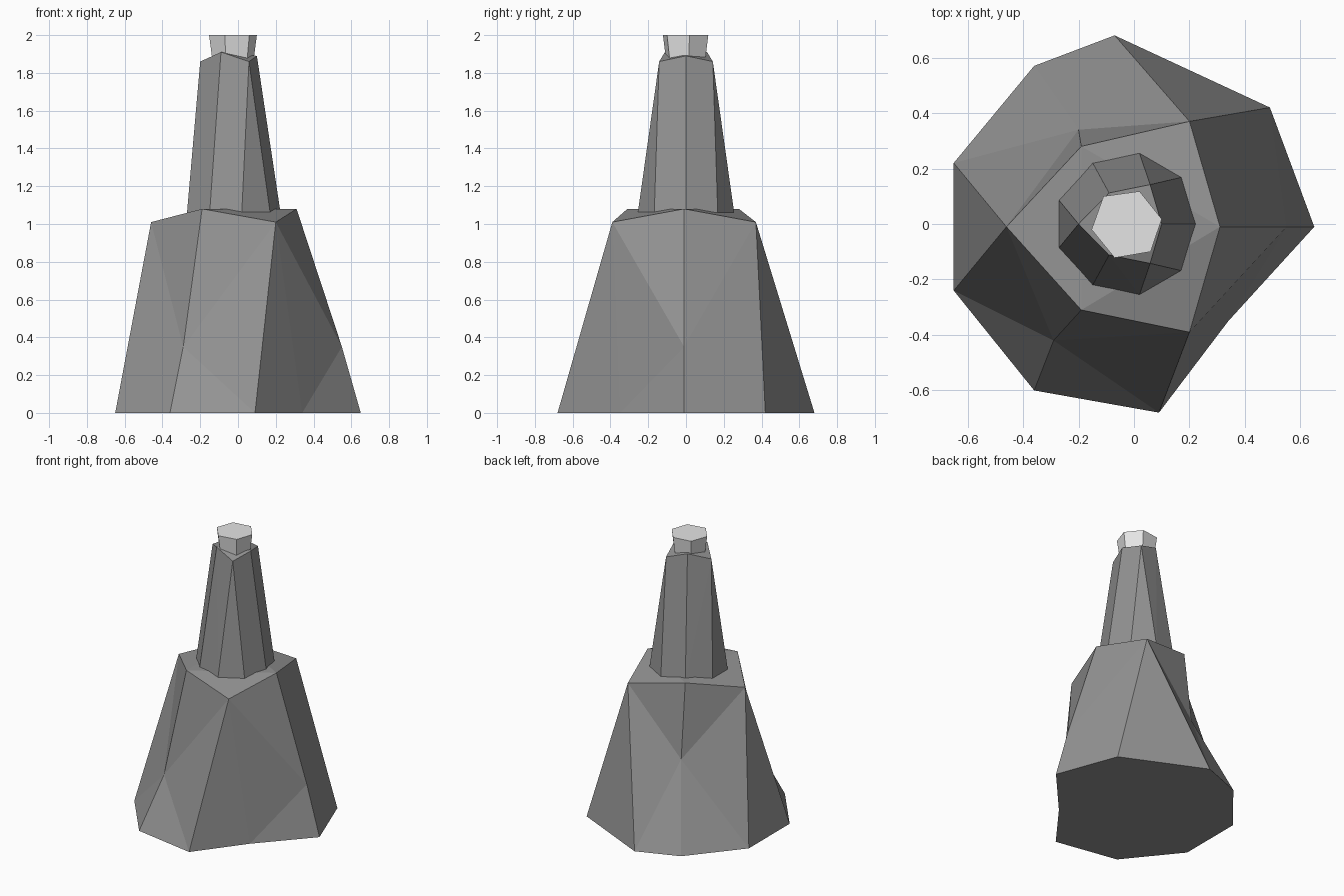
import bpy
import bmesh

cube = bpy.data.objects.get("Cube")
if cube:
    bpy.data.objects.remove(cube, do_unlink=True)


def make_material(name, grey):
    mat = bpy.data.materials.new(name)
    mat.use_nodes = True
    colour = (grey, grey, grey, 1)
    mat.diffuse_color = colour
    bsdf = mat.node_tree.nodes["Principled BSDF"]
    bsdf.inputs["Base Color"].default_value = colour
    bsdf.inputs["Roughness"].default_value = 0.9
    return mat


stone = make_material("grey stone", 0.29)
pale = make_material("pale tip", 0.78)


def finish(name, bm, mat):
    bmesh.ops.recalc_face_normals(bm, faces=bm.faces)
    mesh = bpy.data.meshes.new(name)
    bm.to_mesh(mesh)
    bm.free()
    mesh.materials.append(mat)
    obj = bpy.data.objects.new(name, mesh)
    bpy.context.collection.objects.link(obj)
    return obj


def hull_part(name, points, mat):
    """Convex faceted block around the given corners."""
    bm = bmesh.new()
    for p in points:
        bm.verts.new(p)
    bmesh.ops.convex_hull(bm, input=bm.verts)
    bmesh.ops.dissolve_limit(bm, angle_limit=0.01, verts=bm.verts, edges=bm.edges)
    return finish(name, bm, mat)


def ring(points, z):
    return [(x, y, z) for x, y in points]


# Wide faceted base: nine-sided foot, six-sided rim, three chipped dents
bm = bmesh.new()
foot_outline = [(0.65, -0.01), (0.49, 0.42), (-0.07, 0.68), (-0.36, 0.57), (-0.65, 0.22),
                (-0.65, -0.24), (-0.36, -0.6), (0.09, -0.68), (0.34, -0.35)]
rim_outline = [(0.31, -0.01, 1.08), (0.2, 0.37, 1.01), (-0.19, 0.28, 1.08),
               (-0.46, -0.01, 1.01), (-0.19, -0.31, 1.08), (0.2, -0.39, 1.01)]
dents = [(0.55, -0.01, 0.35), (-0.2, 0.34, 0.56), (-0.29, -0.42, 0.35)]
foot = [bm.verts.new(p) for p in ring(foot_outline, 0)]
rim = [bm.verts.new(p) for p in rim_outline]
bm.faces.new(foot)
bm.faces.new(rim[::2])
for i, point in enumerate(dents):
    centre = bm.verts.new(point)
    before, high, low = rim[2 * i - 1], rim[2 * i], rim[2 * i + 1]
    a, b, c = foot[3 * i - 1], foot[3 * i], foot[3 * i + 1]
    around = [before, high, low, c, b, a]
    for j in range(6):
        bm.faces.new((centre, around[j], around[j - 1]))
    # Corner facet and sloping rim facet between dents
    bm.faces.new((low, c, foot[3 * i + 2]))
    bm.faces.new((high, low, rim[(2 * i + 2) % 6]))
finish("rock_base", bm, stone)

# Tall tapering shaft
half_bottom = [(0.17, 0.168), (0.02, 0.255), (-0.15, 0.222), (-0.27, 0.085)]
bottom = [(0.225, 0)] + [(x, s * y) for x, y in half_bottom for s in (1, -1)]
shaft_top = [(0.1, 0, 1.89), (-0.2, 0, 1.86)]
for s in (1, -1):
    shaft_top += [(0.058, s * 0.142, 1.86), (-0.09, s * 0.112, 1.91)]
hull_part("rock_shaft", ring(bottom, 1.06) + shaft_top, stone)

# Small flared tip
tip = [(-0.11, 0.1), (0.02, 0.118), (0.1, 0.018), (0.06, -0.1), (-0.07, -0.122), (-0.153, -0.02)]
narrow = [(-0.027 + (x + 0.027) * 0.87, y * 0.87) for x, y in tip]
hull_part("rock_tip", ring(narrow, 1.875) + ring(tip, 2), pale)
